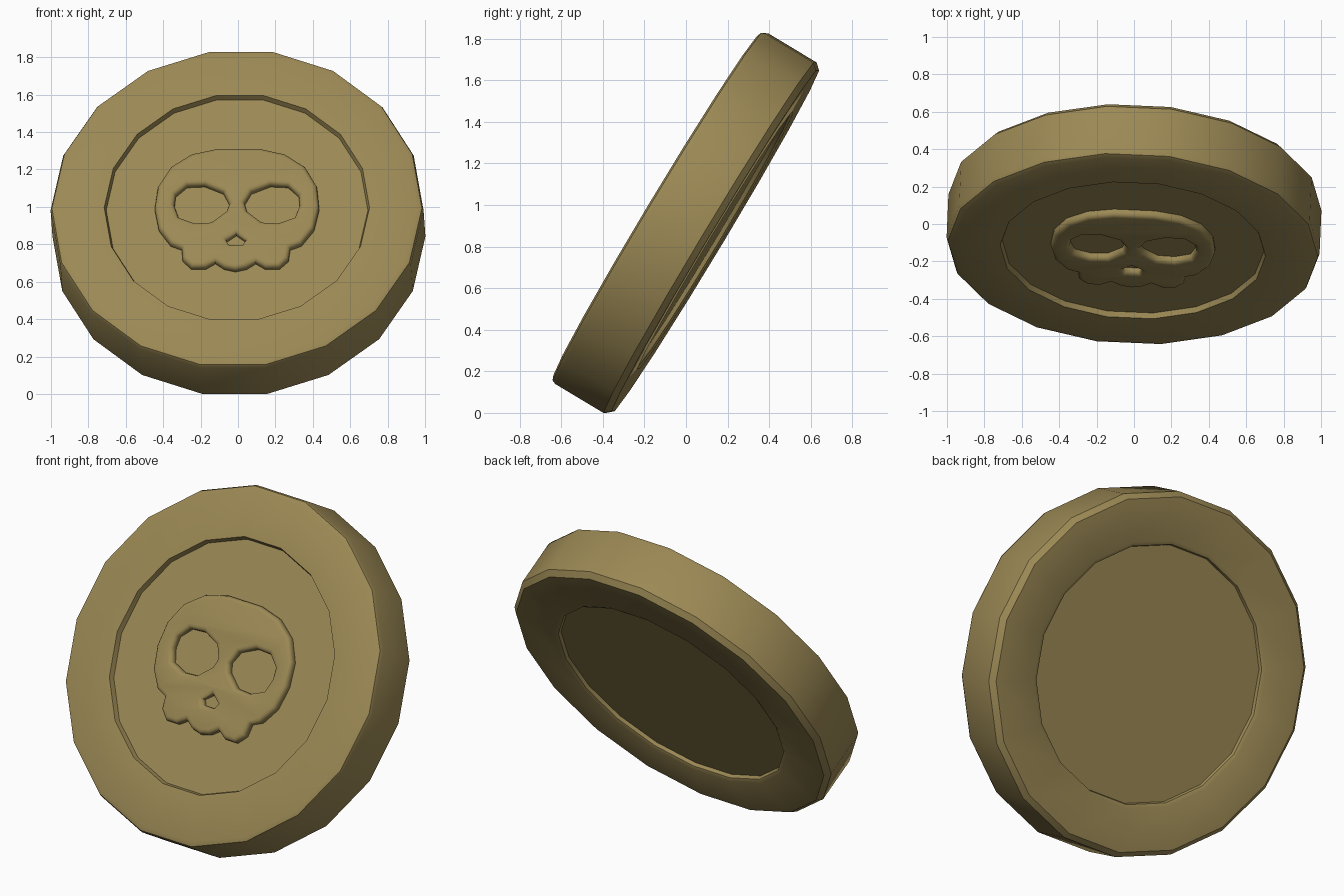
import bpy, bmesh
from math import radians, cos, sin, tau
from mathutils import Matrix

SIDES = 18
HALF = 0.165          # half thickness of the coin
FLOOR = 0.135         # height of the sunken front floor
RELIEF = 0.04         # height of the raised skull

default = bpy.data.objects.get("Cube")
if default:
    bpy.data.objects.remove(default, do_unlink=True)

gold = bpy.data.materials.new("old gold")
gold.use_nodes = True
color = (0.33, 0.25, 0.09, 1)
gold.diffuse_color = color
gold.node_tree.nodes["Principled BSDF"].inputs["Base Color"].default_value = color

# The coin leans back and is turned slightly to one side
lean = (Matrix.Translation((0, 0, 0.912)) @ Matrix.Rotation(radians(-2.5), 4, "Z")
        @ Matrix.Rotation(radians(59), 4, "X"))


def smooth(obj, angle):
    bpy.ops.object.select_all(action="DESELECT")
    obj.select_set(True)
    bpy.context.view_layer.objects.active = obj
    bpy.ops.object.shade_smooth_by_angle(angle=radians(angle))


def lathe(name, profile):
    """Closed many-sided solid from (radius, height) rings, capped at both ends."""
    bm = bmesh.new()
    rings = [[bm.verts.new((r * cos(tau * i / SIDES), r * sin(tau * i / SIDES), z))
              for i in range(SIDES)] for r, z in profile]
    for low, high in zip(rings, rings[1:]):
        for i in range(SIDES):
            j = (i + 1) % SIDES
            bm.faces.new((low[i], low[j], high[j], high[i]))
    bm.faces.new(rings[0][::-1])
    bm.faces.new(rings[-1])
    bmesh.ops.recalc_face_normals(bm, faces=bm.faces)
    mesh = bpy.data.meshes.new(name)
    bm.to_mesh(mesh)
    bm.free()
    obj = bpy.data.objects.new(name, mesh)
    bpy.context.collection.objects.link(obj)
    mesh.materials.append(gold)
    obj.matrix_world = lean
    smooth(obj, 40)
    return obj


# Coin body: back recess, rim with bevelled edges, front recess
lathe("coin_body", [
    (0.705, -HALF + 0.03), (0.71, -HALF + 0.01), (0.73, -HALF),
    (0.97, -HALF), (0.998, -HALF + 0.03),
    (0.998, HALF - 0.03), (0.99, HALF - 0.01), (0.965, HALF),
    (0.71, HALF), (0.70, FLOOR)])

# Skull relief: half outline and holes, mirrored across the middle
half_head = [(0.11, 0.37), (0.25, 0.335), (0.36, 0.255), (0.425, 0.135), (0.44, 0.0),
             (0.415, -0.13), (0.35, -0.225), (0.29, -0.25), (0.283, -0.32),
             (0.235, -0.37), (0.16, -0.37), (0.108, -0.335), (0.06, -0.37)]
head = half_head + [(0, -0.385)] + [(-x, y) for x, y in reversed(half_head)]
eye = [(0.04, 0.03), (0.075, 0.1), (0.175, 0.145), (0.27, 0.14), (0.33, 0.08),
       (0.335, 0.015), (0.31, -0.06), (0.225, -0.095), (0.135, -0.09), (0.055, -0.02)]
nose = [(0, -0.16), (0.052, -0.2), (0.035, -0.23), (-0.035, -0.23), (-0.052, -0.2)]

ROUND = 0.025
curve = bpy.data.curves.new("skull_relief", "CURVE")
curve.dimensions = "2D"
curve.fill_mode = "BOTH"
curve.bevel_depth = ROUND
curve.bevel_resolution = 2
curve.offset = -ROUND
curve.extrude = RELIEF - ROUND
for loop in (head, eye, [(-x, y) for x, y in eye], nose):
    spline = curve.splines.new("POLY")
    spline.points.add(len(loop) - 1)
    for point, (x, y) in zip(spline.points, loop):
        point.co = (x, y, 0, 1)
    spline.use_cyclic_u = True
curve.materials.append(gold)
skull = bpy.data.objects.new("skull_relief", curve)
bpy.context.collection.objects.link(skull)
skull.matrix_world = lean @ Matrix.Translation((0, 0, FLOOR))
bpy.ops.object.select_all(action="DESELECT")
skull.select_set(True)
bpy.context.view_layer.objects.active = skull
bpy.ops.object.convert(target="MESH")
skull = bpy.context.view_layer.objects.active
bm = bmesh.new()
bm.from_mesh(skull.data)
bmesh.ops.remove_doubles(bm, verts=bm.verts, dist=0.0005)
bm.to_mesh(skull.data)
bm.free()
smooth(skull, 60)
